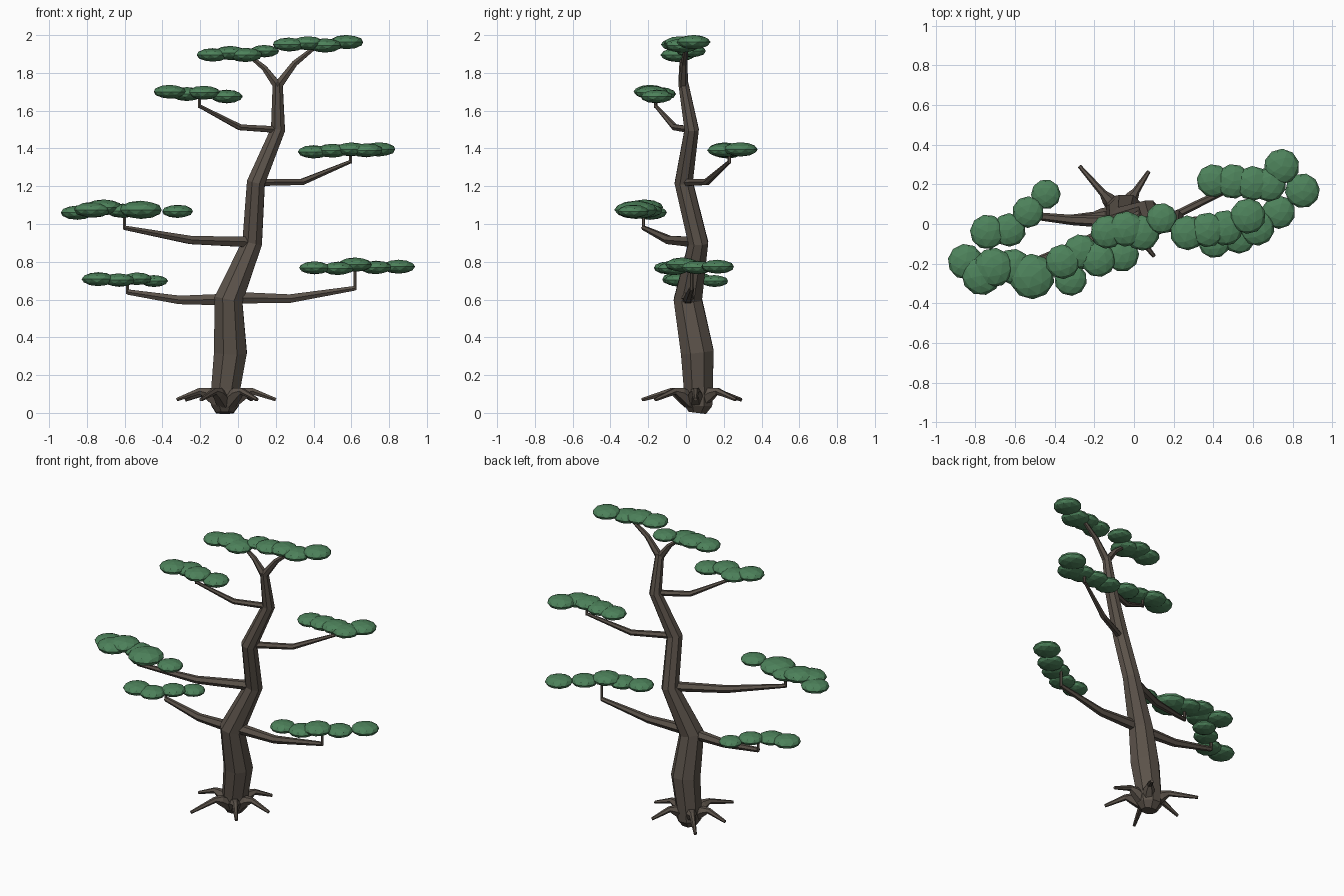
import bpy, bmesh, math, random
from mathutils import Vector, Matrix

random.seed(4)

def material(name, color):
    m = bpy.data.materials.new(name)
    m.diffuse_color = (*color, 1)
    return m

BARK = material("bark", (0.105, 0.085, 0.068))
LEAF = material("foliage", (0.075, 0.225, 0.105))

def finish(bm, name, mat):
    me = bpy.data.meshes.new(name)
    bmesh.ops.recalc_face_normals(bm, faces=bm.faces)
    bm.to_mesh(me)
    bm.free()
    me.materials.append(mat)
    ob = bpy.data.objects.new(name, me)
    bpy.context.collection.objects.link(ob)
    return ob

def tube(name, pts, sides):
    """Faceted tapering tube through (x, y, z, radius) points."""
    bm = bmesh.new()
    P = [Vector(p[:3]) for p in pts]
    rings, ref = [], None
    for i, p in enumerate(pts):
        t = (P[min(i + 1, len(P) - 1)] - P[max(i - 1, 0)]).normalized()
        if ref is None:
            ref = Vector((1, 0, 0)) if abs(t.z) > 0.7 else Vector((0, 0, 1))
        u = (ref - t * ref.dot(t)).normalized()
        ref = u
        v = t.cross(u)
        angs = [2 * math.pi * (k + 0.5) / sides for k in range(sides)]
        rings.append([bm.verts.new(P[i] + p[3] * (u * math.cos(a) + v * math.sin(a))) for a in angs])
    for a, b in zip(rings, rings[1:]):
        for k in range(sides):
            j = (k + 1) % sides
            bm.faces.new((a[k], a[j], b[j], b[k]))
    bm.faces.new(rings[0])
    bm.faces.new(rings[-1])
    return finish(bm, name, BARK)

def pad(name, blobs):
    """Cloud of flattened low-poly blobs given as (x, y, z, radius)."""
    bm = bmesh.new()
    for x, y, z, r in blobs:
        mat = (Matrix.Translation((x, y, z)) @ Matrix.Diagonal((r, r, r * 0.42, 1))
               @ Matrix.Rotation(random.uniform(0, 6.28), 4, 'Z'))
        bmesh.ops.create_icosphere(bm, subdivisions=2, radius=1, matrix=mat)
    return finish(bm, name, LEAF)

# Winding trunk
tube("trunk", [(-.07, .06, 0, .05), (-.07, .065, .04, .08), (-.065, .065, .13, .083),
               (-.04, .06, .32, .094), (-.05, .01, .6, .081), (.075, .065, .9, .057),
               (.095, -.012, 1.22, .052), (.212, .03, 1.5, .041), (.21, -.015, 1.75, .028)], 8)

# Forked crown
tube("crown_fork_left", [(.21, -.015, 1.73, .026), (.14, -.02, 1.825, .017), (.06, -.02, 1.89, .011)], 6)
tube("crown_fork_right", [(.21, -.015, 1.73, .026), (.3, -.01, 1.85, .018), (.4, 0, 1.93, .012)], 6)

# Side branches, each with a short upright twig carrying its pad
branches = {
    "low_left": [(-.05, .01, .6, .036), (-.31, .02, .598, .026), (-.585, .05, .64, .016), .7],
    "low_right": [(-.03, .01, .61, .036), (.275, .01, .605, .026), (.62, .03, .66, .014), .77],
    "mid_left": [(.06, .05, .905, .032), (-.25, -.09, .915, .025), (-.6, -.225, .98, .013), 1.06],
    "mid_right": [(.1, -.01, 1.22, .022), (.34, .11, 1.223, .019), (.595, .23, 1.33, .01), 1.39],
    "high_left": [(.2, .02, 1.5, .02), (.01, -.06, 1.512, .018), (-.205, -.16, 1.625, .01), 1.68],
}
for n, (a, b, c, top) in branches.items():
    tube("branch_" + n, [a, b, c], 6)
    tube("twig_" + n, [(c[0], c[1], c[2] - .01, .009), (c[0], c[1], top, .009)], 6)

# Radiating roots
for i, (deg, length) in enumerate([(0, .265), (57, .255), (131, .32), (183, .26), (245, .31), (308, .27)]):
    c, s = math.cos(math.radians(deg)), math.sin(math.radians(deg))
    prof = [(.03, .06, .045), (.10, .105, .034), (.14, .115, .019), (length, .07, .01)]
    tube(f"root_{i + 1}", [(-.065 + c * d, .05 + s * d, z, r) for d, z, r in prof], 6)

# Foliage pads
pad("foliage_low_left", [(-.74, -.04, .708, .088), (-.63, -.03, .703, .085),
                         (-.535, .06, .71, .08), (-.445, .15, .698, .075)])
pad("foliage_low_right", [(.405, -.09, .768, .082), (.53, -.065, .765, .085), (.62, -.02, .785, .09),
                          (.73, .06, .77, .085), (.85, .168, .774, .088)])
pad("foliage_mid_left", [(-.85, -.19, 1.06, .09), (-.77, -.26, 1.075, .1), (-.71, -.22, 1.088, .1),
                         (-.61, -.215, 1.07, .09), (-.515, -.265, 1.075, .115), (-.32, -.28, 1.067, .083)])
pad("foliage_mid_right", [(.4, .218, 1.382, .084), (.5, .215, 1.388, .088), (.6, .205, 1.395, .088),
                          (.68, .2, 1.39, .088), (.745, .29, 1.395, .09)])
pad("foliage_high_left", [(-.36, -.19, 1.7, .088), (-.27, -.14, 1.688, .088),
                          (-.18, -.18, 1.695, .088), (-.06, -.155, 1.675, .086)])
pad("foliage_crown_left", [(-.135, -.04, 1.895, .085), (-.04, -.025, 1.905, .09),
                           (.04, -.045, 1.895, .09), (.14, .028, 1.915, .078)])
pad("foliage_crown_right", [(.27, -.045, 1.95, .088), (.37, -.03, 1.957, .088),
                            (.46, -.02, 1.945, .09), (.575, .04, 1.963, .09)])
